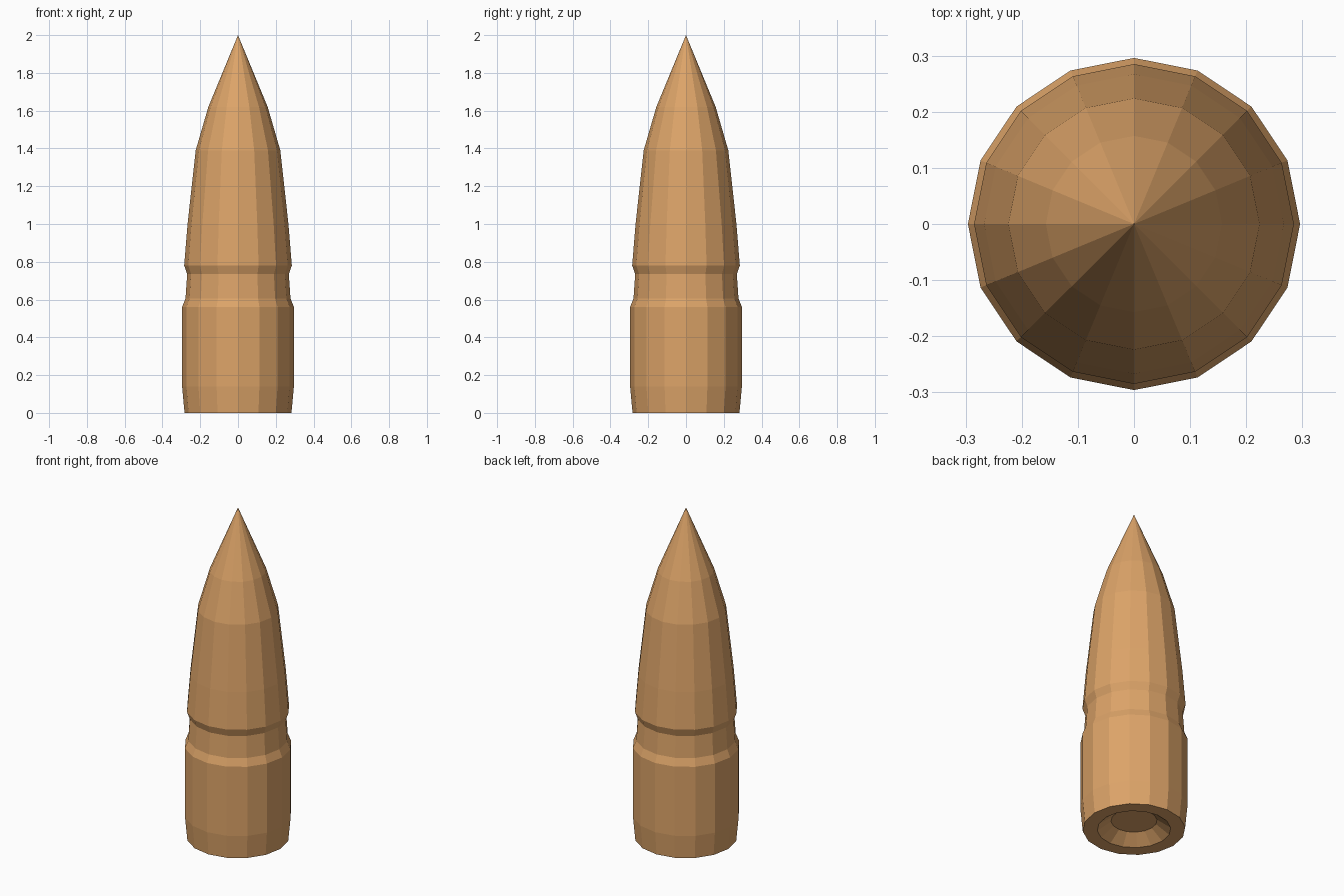
import bpy, bmesh
from math import cos, sin, tau

if "Cube" in bpy.data.objects:
    bpy.data.objects.remove(bpy.data.objects["Cube"])

SIDES = 16

# Half profile (radius, height): recess floor, recess, base, body, groove, nose
PROFILE = [(0.127, 0.055), (0.203, 0.0), (0.283, 0.0), (0.296, 0.14),
           (0.296, 0.56), (0.278, 0.605), (0.269, 0.735), (0.285, 0.78),
           (0.267, 1.0), (0.224, 1.39), (0.157, 1.62)]
TIP_Z = 2.0


def lathe(name, profile, tip_z):
    bm = bmesh.new()
    rings = [[bm.verts.new((r * cos(tau * i / SIDES), r * sin(tau * i / SIDES), z))
              for i in range(SIDES)] for r, z in profile]
    tip = bm.verts.new((0, 0, tip_z))
    # Walls between neighbouring rings
    for low, high in zip(rings, rings[1:]):
        for i in range(SIDES):
            j = (i + 1) % SIDES
            bm.faces.new((low[i], low[j], high[j], high[i]))
    # Pointed nose and flat recess floor
    for i in range(SIDES):
        bm.faces.new((rings[-1][i], rings[-1][(i + 1) % SIDES], tip))
    bm.faces.new(rings[0][::-1])
    bmesh.ops.recalc_face_normals(bm, faces=bm.faces)
    mesh = bpy.data.meshes.new(name)
    bm.to_mesh(mesh)
    bm.free()
    obj = bpy.data.objects.new(name, mesh)
    bpy.context.collection.objects.link(obj)
    return obj


# Copper jacket
copper = bpy.data.materials.new("copper")
copper.diffuse_color = (0.72, 0.37, 0.14, 1)
copper.use_nodes = True
copper.node_tree.nodes["Principled BSDF"].inputs["Base Color"].default_value = copper.diffuse_color
bullet = lathe("bullet", PROFILE, TIP_Z)
bullet.data.materials.append(copper)
